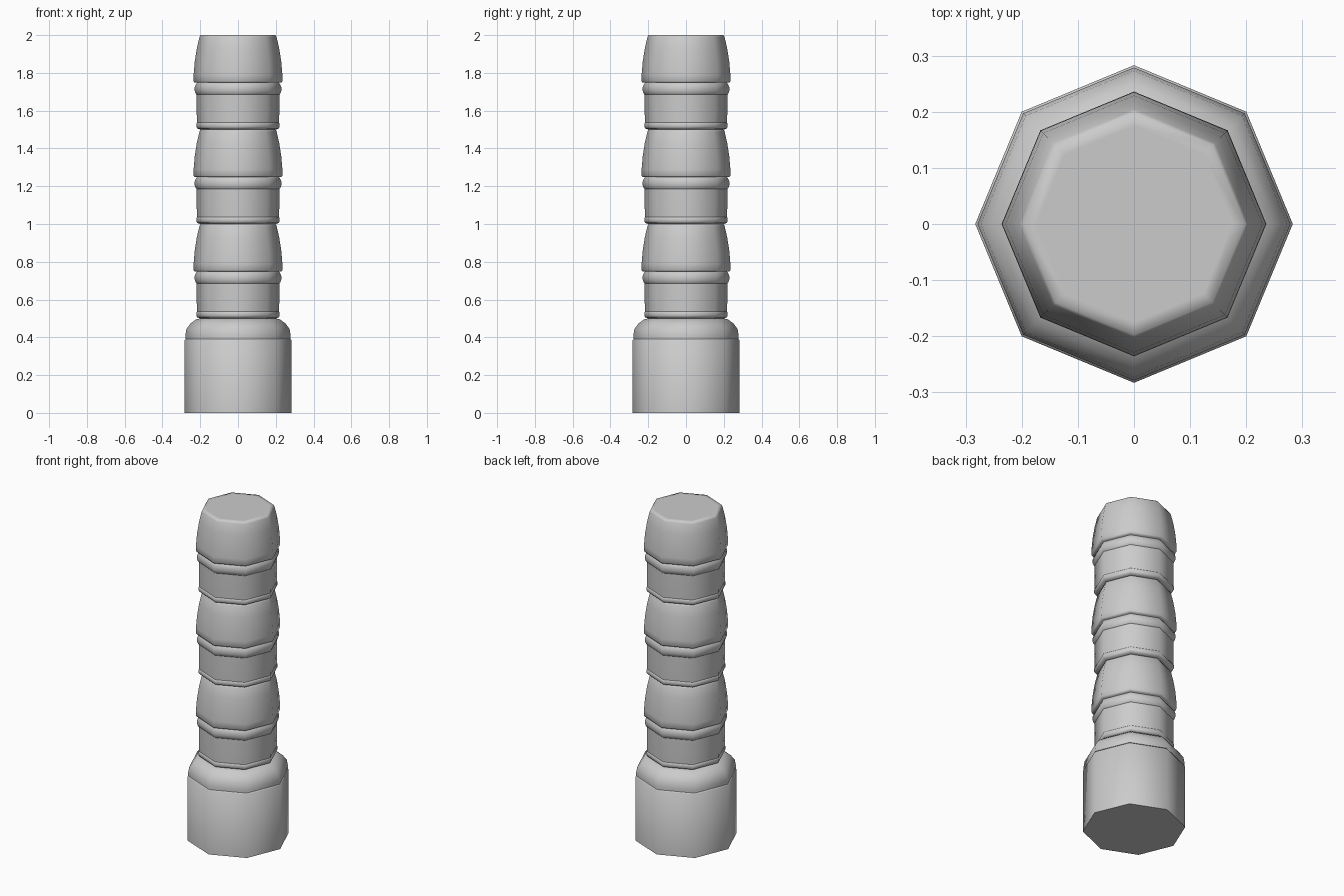
import bpy, bmesh, math

SIDES = 8

cube = bpy.data.objects.get("Cube")
if cube:
    bpy.data.objects.remove(cube, do_unlink=True)

grey = bpy.data.materials.new("plain_grey")
grey.use_nodes = True
colour = (0.6, 0.6, 0.6, 1)
grey.diffuse_color = colour
grey.node_tree.nodes["Principled BSDF"].inputs["Base Color"].default_value = colour


def lathe(name, profile, z=0.0):
    """Turn a closed (radius, height) profile into an eight-sided solid."""
    bm = bmesh.new()
    rings = []
    for r, h in profile:
        rings.append([bm.verts.new((r * math.cos(math.tau * i / SIDES),
                                    r * math.sin(math.tau * i / SIDES), h))
                      for i in range(SIDES)])
    for low, high in zip(rings, rings[1:]):
        for i in range(SIDES):
            j = (i + 1) % SIDES
            bm.faces.new((low[i], low[j], high[j], high[i]))
    bm.faces.new(rings[0][::-1])
    bm.faces.new(rings[-1])
    mesh = bpy.data.meshes.new(name)
    bm.to_mesh(mesh)
    bm.free()
    mesh.materials.append(grey)
    obj = bpy.data.objects.new(name, mesh)
    obj.location.z = z
    bpy.context.collection.objects.link(obj)
    bpy.ops.object.select_all(action="DESELECT")
    obj.select_set(True)
    bpy.context.view_layer.objects.active = obj
    bpy.ops.object.shade_smooth_by_angle(angle=math.radians(76))
    return obj


# Wide pommel and its rounded shoulder
lathe("pommel", [(0.283, 0), (0.283, 0.385), (0.276, 0.392)])
lathe("pommel_shoulder", [(0.279, 0.392), (0.279, 0.41), (0.273, 0.445),
                          (0.25, 0.475), (0.222, 0.495), (0.2, 0.5)])

# Three repeated grip segments: thin ring, neck, thick ring, flared sleeve
for n in range(3):
    z = 0.5 + 0.5 * n
    tag = str(n + 1)
    lathe("thin_ring_" + tag, [(0.2, 0), (0.216, 0.006), (0.221, 0.014),
                               (0.221, 0.03), (0.216, 0.038), (0.2, 0.042)], z)
    lathe("neck_" + tag, [(0.217, 0.03), (0.219, 0.1), (0.219, 0.2)], z)
    lathe("thick_ring_" + tag, [(0.215, 0.18), (0.224, 0.19), (0.229, 0.205),
                                (0.229, 0.225), (0.223, 0.24), (0.215, 0.25)], z)
    lathe("sleeve_" + tag, [(0.23, 0.248), (0.236, 0.256), (0.235, 0.29),
                            (0.229, 0.36), (0.218, 0.43), (0.204, 0.49),
                            (0.198, 0.5), (0.175, 0.5)], z)
